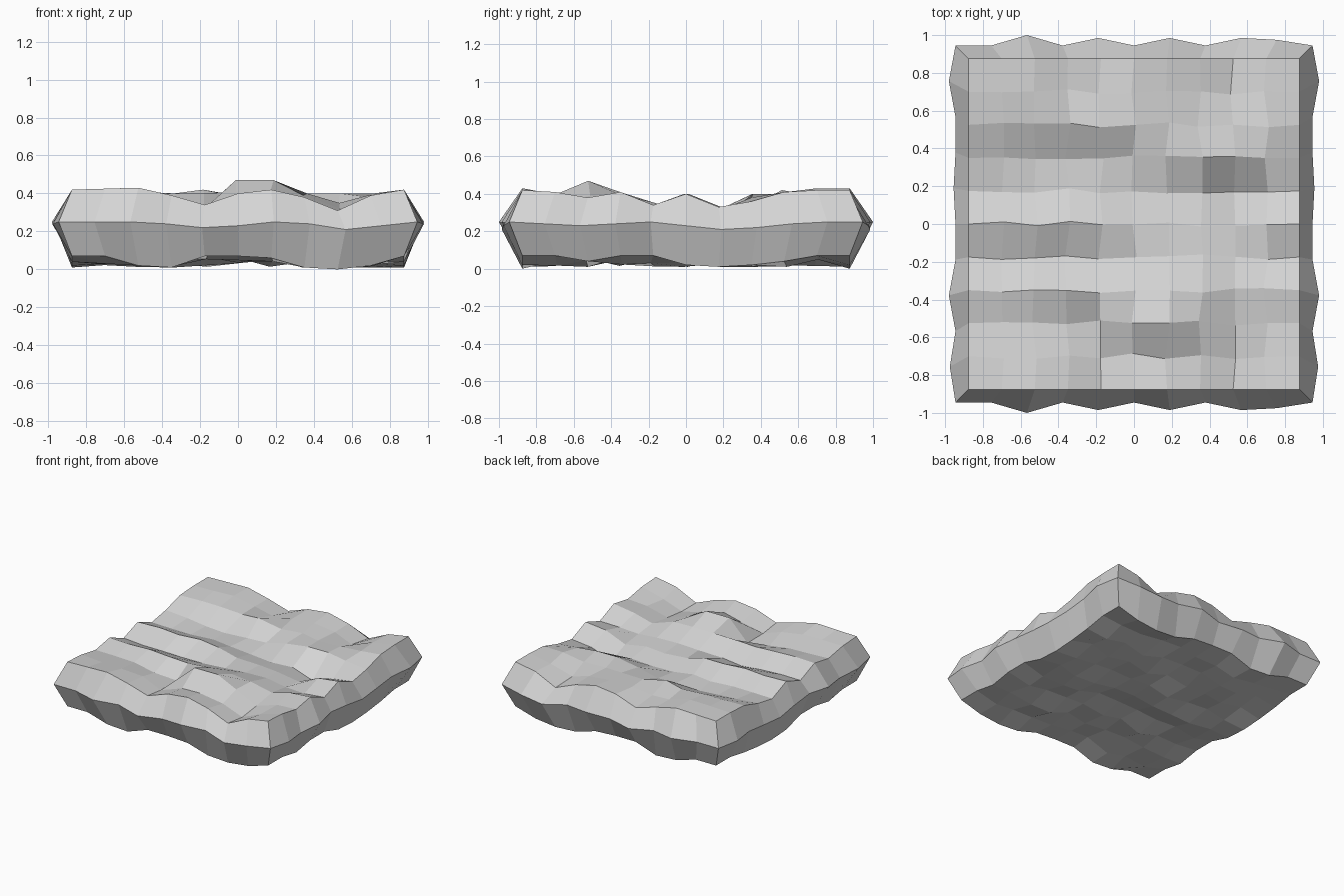
import bpy
import bmesh
import random

random.seed(4)
cube = bpy.data.objects.get("Cube")
if cube:
    bpy.data.objects.remove(cube, do_unlink=True)

CELLS = 10       # cells along each side of the slab
HALF = 0.875     # half width of the upper and lower faces
RIM = 0.945      # half width of the bulging waist

# Height sections in hundredths, front to back, one per grid column.
# The relief repeats, so the last row and the last column equal the first.
SECTIONS = {
    0: (42, 41, 38, 41, 34, 40, 33, 36, 41, 42),
    2: (43, 40, 37, 41, 33, 40, 33, 33, 41, 43),
    3: (39, 38, 34, 40, 32, 40, 33, 32, 40, 39),
    4: (34, 32, 32, 40, 33, 39, 33, 33, 42, 37),
    5: (40, 37, 47, 41, 34, 35, 31, 33, 38, 39),
    6: (42, 39, 47, 41, 35, 34, 30, 37, 39, 40),
    7: (38, 35, 39, 40, 35, 34, 31, 40, 38, 38),
    8: (31, 30, 32, 35, 33, 31, 25, 40, 38, 33),
    9: (39, 36, 37, 39, 33, 38, 31, 38, 40, 39),
}
SECTIONS[1] = [(a + b) / 2 for a, b in zip(SECTIONS[0], SECTIONS[2])]

# Underside edge heights, waist heights and waist bulge, in hundredths
UNDER_FRONT = (7, 7, 2, 1, 7, 7, 6, 1, 0, 2, 7)
UNDER_SIDE = (7, 7, 4, 7, 7, 2, 1, 2, 4, 7, 7)
WAIST_FRONT = (25, 25, 25, 24, 22, 23, 25, 24, 21, 23, 25)
WAIST_SIDE = (25, 24, 23, 24, 25, 23, 21, 22, 24, 25, 25)
BULGE_FRONT = (0, 0, 5.5, 0, 4, 0, 4, 0, 4, 3, 0)
BULGE_SIDE = (0, 3, 0, 3.5, 0, 0, 1, 0, 0, 3.5, 0)


def on_edge(k):
    return k in (0, CELLS)


def along(k, half):
    return half * (2 * k / CELLS - 1)


def upper_height(i, j):
    return SECTIONS[i % CELLS][j % CELLS] / 100


def lower_height(i, j):
    """Edge profiles, fading into rough ground inside."""
    if on_edge(j):
        return UNDER_FRONT[i] / 100
    if on_edge(i):
        return UNDER_SIDE[j] / 100
    blend = (UNDER_FRONT[i] + UNDER_SIDE[j]) / 200
    return max(0.01, 0.5 * blend + random.uniform(-0.01, 0.045))


def make_face_grid(bm, height, flip):
    """Quad grid whose points follow a height rule, shifted a little inside."""
    steps = range(CELLS + 1)
    grid = {}
    for i in steps:
        for j in steps:
            shift = 0 if on_edge(i) or on_edge(j) else 0.015
            x = along(i, HALF) + random.uniform(-shift, shift)
            y = along(j, HALF) + random.uniform(-shift, shift)
            grid[i, j] = bm.verts.new((x, y, height(i, j)))
    for i in range(CELLS):
        for j in range(CELLS):
            quad = [grid[i, j], grid[i + 1, j],
                    grid[i + 1, j + 1], grid[i, j + 1]]
            bm.faces.new(quad[::-1] if flip else quad)
    return grid


def waist_point(i, j):
    x, y = along(i, RIM), along(j, RIM)
    if on_edge(j):
        bulge = BULGE_FRONT[i] / 100
        return x, y + (bulge if j else -bulge), WAIST_FRONT[i] / 100
    bulge = BULGE_SIDE[j] / 100
    return x + (bulge if i else -bulge), y, WAIST_SIDE[j] / 100


# Upper and lower faces of the slab
bm = bmesh.new()
upper = make_face_grid(bm, upper_height, False)
lower = make_face_grid(bm, lower_height, True)

# Waist ring, walked anticlockwise, joined to both faces
run = range(CELLS)
walk = ([(k, 0) for k in run] + [(CELLS, k) for k in run]
        + [(CELLS - k, CELLS) for k in run] + [(0, CELLS - k) for k in run])
waist = {key: bm.verts.new(waist_point(*key)) for key in walk}
for a, b in zip(walk, walk[1:] + walk[:1]):
    bm.faces.new((lower[a], lower[b], waist[b], waist[a]))
    bm.faces.new((waist[a], waist[b], upper[b], upper[a]))
bmesh.ops.recalc_face_normals(bm, faces=bm.faces)

mesh = bpy.data.meshes.new("stone_slab")
bm.to_mesh(mesh)
bm.free()
slab = bpy.data.objects.new("stone_slab", mesh)
bpy.context.collection.objects.link(slab)

# Plain grey stone
stone = bpy.data.materials.new("grey_stone")
stone.use_nodes = True
colour = (0.66, 0.66, 0.66, 1)
stone.diffuse_color = colour
stone.node_tree.nodes["Principled BSDF"].inputs["Base Color"].default_value = colour
mesh.materials.append(stone)
